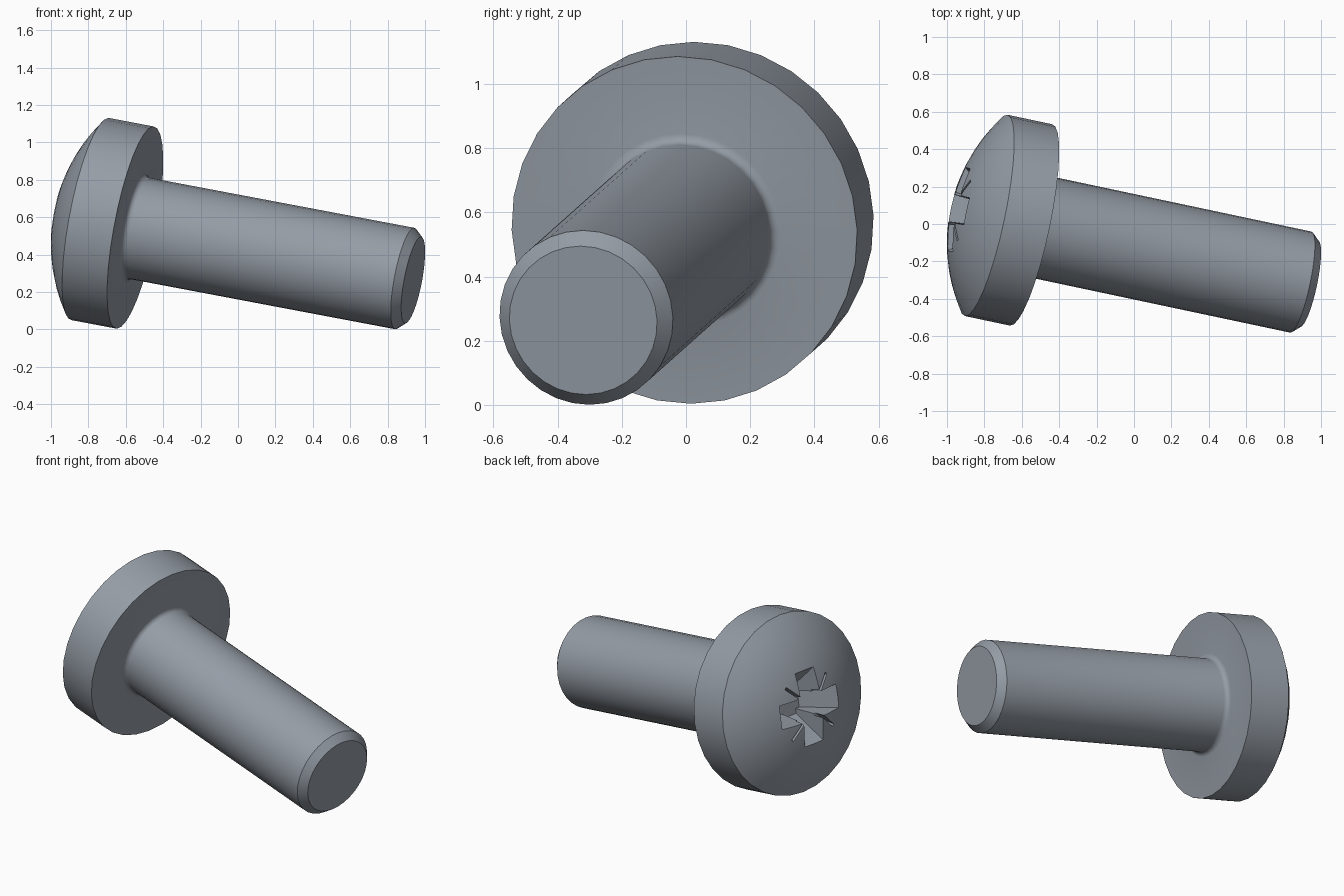
import bpy, bmesh, math
from mathutils import Matrix, Vector

if "Cube" in bpy.data.objects:
    bpy.data.objects.remove(bpy.data.objects["Cube"])

SEGMENTS = 32
HEAD_R, RIM_H, DOME_H = 0.55, 0.25, 0.182
SHANK_R, TIP_R, LENGTH, CHAMFER, FILLET = 0.276, 0.235, 1.545, 0.046, 0.03

steel = bpy.data.materials.new("steel_grey")
steel.use_nodes = True
colour = (0.30, 0.335, 0.38, 1)
steel.diffuse_color = colour
steel.node_tree.nodes["Principled BSDF"].inputs["Base Color"].default_value = colour


def add_object(name, bm):
    bmesh.ops.recalc_face_normals(bm, faces=bm.faces)
    mesh = bpy.data.meshes.new(name)
    bm.to_mesh(mesh)
    bm.free()
    mesh.materials.append(steel)
    obj = bpy.data.objects.new(name, mesh)
    bpy.context.collection.objects.link(obj)
    return obj


def lathe(name, profile):
    """Revolve (radius, height) points around local z."""
    bm = bmesh.new()
    verts = [bm.verts.new((r, 0, z)) for r, z in profile]
    edges = [bm.edges.new(pair) for pair in zip(verts, verts[1:])]
    bmesh.ops.spin(bm, geom=verts + edges, cent=(0, 0, 0), axis=(0, 0, 1),
                   angle=math.tau, steps=SEGMENTS, use_duplicate=False)
    bmesh.ops.remove_doubles(bm, verts=bm.verts, dist=1e-4)
    return add_object(name, bm)


def wedge(name, top, bottom, z_top, z_bottom, turn):
    """Tapered bar: half sizes at its top and bottom, turned about z."""
    bm = bmesh.new()
    bmesh.ops.create_cube(bm, size=2)
    for v in bm.verts:
        half, z = (top, z_top) if v.co.z > 0 else (bottom, z_bottom)
        v.co = (v.co.x * half[0], v.co.y * half[1], z)
    bm.transform(Matrix.Rotation(turn, 4, "Z"))
    return add_object(name, bm)


# Outline: tip, chamfer, shank, fillet under the head, rim and dome
profile = [(0, -LENGTH), (TIP_R, -LENGTH), (SHANK_R, CHAMFER - LENGTH)]
for i in range(5):
    a = i / 4 * math.pi / 2
    profile.append((SHANK_R + FILLET * (1 - math.cos(a)),
                    -FILLET * (1 - math.sin(a))))
profile.append((HEAD_R, 0))
dome_r = (HEAD_R ** 2 + DOME_H ** 2) / (2 * DOME_H)
dome_angle = math.asin(HEAD_R / dome_r)
for i in range(9):
    a = dome_angle * (1 - i / 8)
    profile.append((dome_r * math.sin(a),
                    RIM_H + DOME_H - dome_r * (1 - math.cos(a))))
screw = lathe("screw_body", profile)

# Cross recess with four thin diagonal marks
apex = RIM_H + DOME_H
cutters = []
for i in range(2):
    quarter = i * math.pi / 2
    cutters.append(wedge("recess_cutter", (0.265, 0.078), (0.085, 0.055),
                         apex + 0.02, apex - 0.22, quarter))
    cutters.append(wedge("mark_cutter", (0.262, 0.008), (0.2, 0.008),
                         apex + 0.02, apex - 0.075, quarter + math.pi / 4))
bpy.context.view_layer.objects.active = screw
screw.select_set(True)
for cutter in cutters:
    cutter.hide_render = True
    mod = screw.modifiers.new("recess", "BOOLEAN")
    mod.operation, mod.solver, mod.object = "DIFFERENCE", "EXACT", cutter
    bpy.ops.object.modifier_apply(modifier=mod.name)
    bpy.data.objects.remove(cutter)

# Lay the screw down: the head points to -x, the tip sinks to +x
head_dir = Vector((-1, 0.212, 0.189)).normalized()
side = Vector((0, 0, 1)).cross(head_dir).normalized()
up = head_dir.cross(side)
place = Matrix((side, up, head_dir)).transposed().to_4x4()
place.translation = (-0.55, -0.005, 0.545)
screw.data.transform(place)

bpy.ops.object.shade_smooth_by_angle(angle=math.radians(28))
